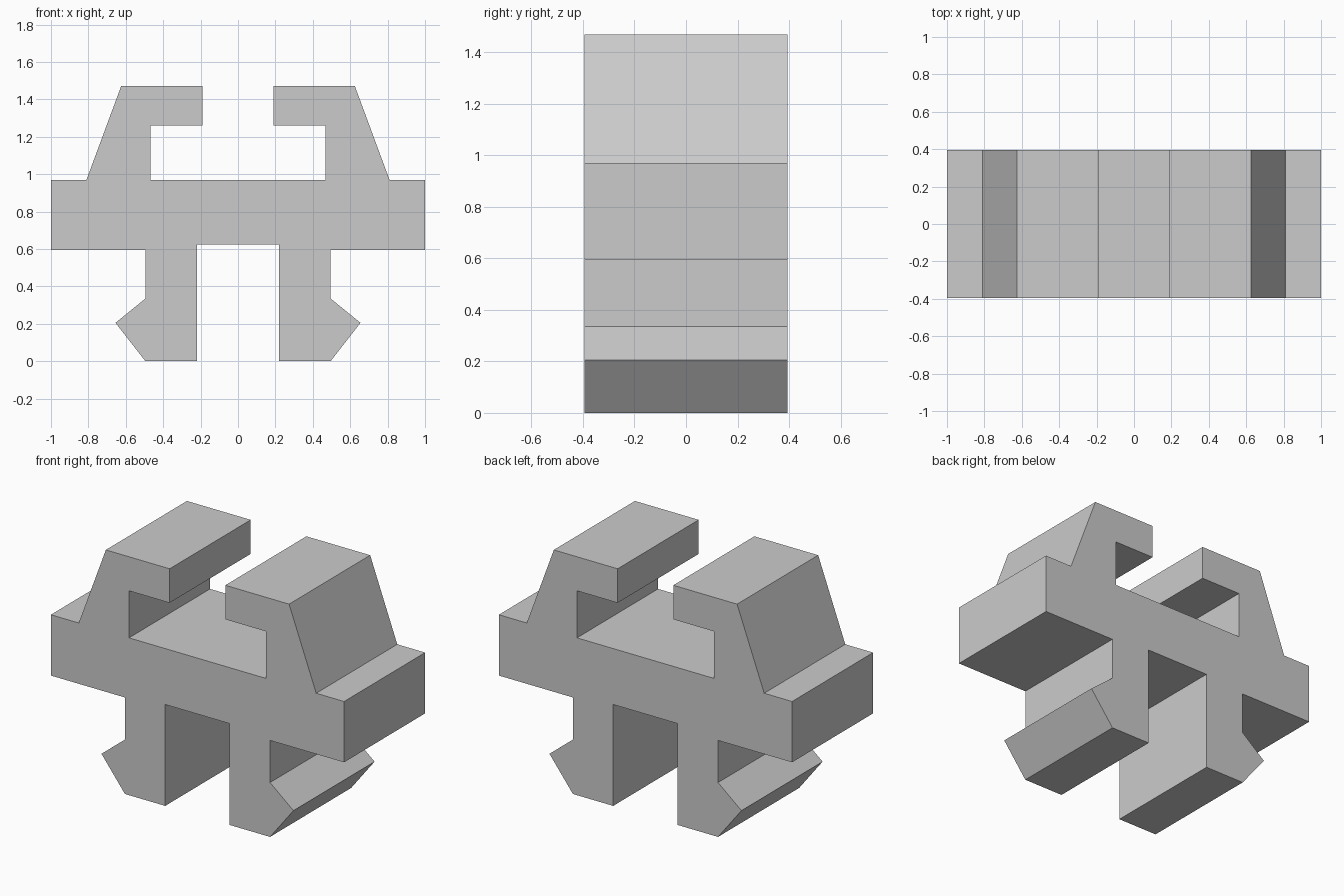
import bpy
import bmesh

cube = bpy.data.objects.get("Cube")
if cube:
    bpy.data.objects.remove(cube, do_unlink=True)

HALF_DEPTH = 0.395

grey = bpy.data.materials.new("plain grey")
grey.use_nodes = True
colour = (0.6, 0.6, 0.6, 1.0)
grey.diffuse_color = colour
grey.node_tree.nodes["Principled BSDF"].inputs["Base Color"].default_value = colour

# Left half of the clip outline, from the slot between the legs up to the deck
half_outline = [
    (0.22, 0.625), (0.22, 0.0), (0.495, 0.0),      # leg
    (0.655, 0.205), (0.495, 0.335), (0.495, 0.595),  # snap barb
    (1.0, 0.595), (1.0, 0.97), (0.81, 0.97),       # crossbar end
    (0.625, 1.47), (0.19, 1.47), (0.19, 1.26),     # hooked jaw
    (0.467, 1.26), (0.467, 0.97),
]
outline = half_outline + [(-x, z) for x, z in reversed(half_outline)]

# Extrude the mirrored outline through the full depth
bm = bmesh.new()
front = bm.faces.new([bm.verts.new((x, -HALF_DEPTH, z)) for x, z in outline])
result = bmesh.ops.extrude_face_region(bm, geom=[front], use_keep_orig=True)
back_verts = [g for g in result["geom"] if isinstance(g, bmesh.types.BMVert)]
bmesh.ops.translate(bm, verts=back_verts, vec=(0, 2 * HALF_DEPTH, 0))
bmesh.ops.recalc_face_normals(bm, faces=bm.faces)

mesh = bpy.data.meshes.new("snap_clip")
bm.to_mesh(mesh)
bm.free()
mesh.materials.append(grey)
clip = bpy.data.objects.new("snap_clip", mesh)
bpy.context.collection.objects.link(clip)
